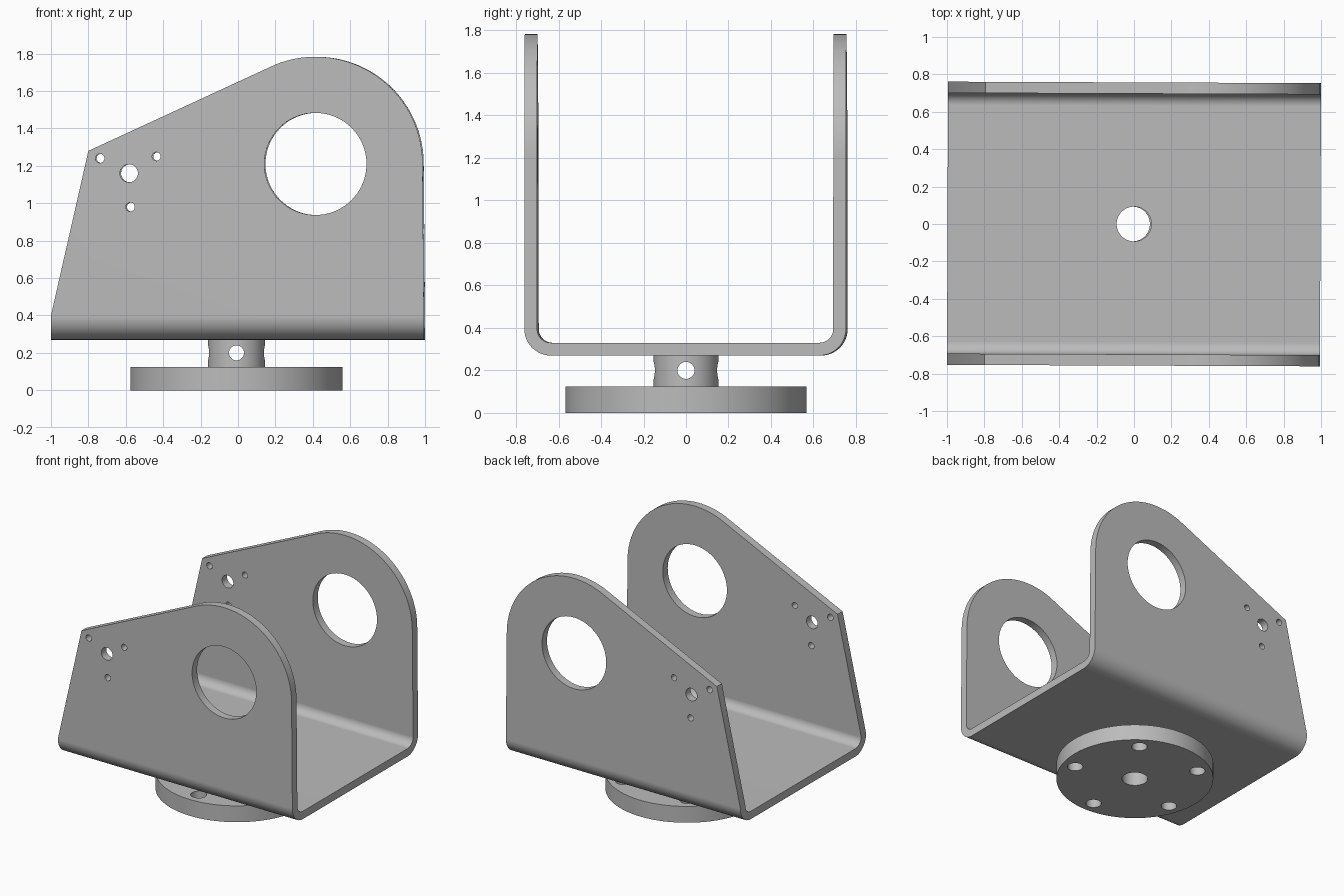
import bpy, bmesh
from math import pi, sin, cos, radians
from mathutils import Vector, Matrix

cube = bpy.data.objects.get("Cube")
if cube:
    bpy.data.objects.remove(cube, do_unlink=True)

grey = bpy.data.materials.new("plain grey metal")
grey.use_nodes = True
grey.diffuse_color = (0.5, 0.5, 0.5, 1)
grey.node_tree.nodes["Principled BSDF"].inputs["Base Color"].default_value = (0.5, 0.5, 0.5, 1)


def make_object(name, bm):
    bmesh.ops.recalc_face_normals(bm, faces=bm.faces)
    mesh = bpy.data.meshes.new(name)
    bm.to_mesh(mesh)
    bm.free()
    mesh.materials.append(grey)
    obj = bpy.data.objects.new(name, mesh)
    bpy.context.collection.objects.link(obj)
    return obj


def prism(name, points, vector):
    """Extrude a closed outline along a vector."""
    bm = bmesh.new()
    face = bm.faces.new([bm.verts.new(p) for p in points])
    out = bmesh.ops.extrude_face_region(bm, geom=[face])
    bmesh.ops.translate(bm, vec=vector,
                        verts=[g for g in out["geom"] if isinstance(g, bmesh.types.BMVert)])
    return make_object(name, bm)


def cylinder(name, centre, radius, length, axis="Z", sides=64):
    turn = {"X": Matrix.Rotation(pi / 2, 4, "Y"),
            "Y": Matrix.Rotation(pi / 2, 4, "X"), "Z": Matrix()}[axis]
    bm = bmesh.new()
    bmesh.ops.create_cone(bm, cap_ends=True, segments=sides, radius1=radius, radius2=radius,
                          depth=length, matrix=Matrix.Translation(centre) @ turn)
    return make_object(name, bm)


def combine(obj, tool, operation="DIFFERENCE"):
    """Apply a boolean and discard the tool."""
    mod = obj.modifiers.new("cut", "BOOLEAN")
    mod.object, mod.operation, mod.solver = tool, operation, "EXACT"
    bpy.context.view_layer.update()
    graph = bpy.context.evaluated_depsgraph_get()
    mesh = bpy.data.meshes.new_from_object(obj.evaluated_get(graph))
    obj.modifiers.clear()
    obj.data = mesh
    bpy.data.objects.remove(tool, do_unlink=True)


def arc(cx, cz, radius, start, end, steps):
    return [(cx + radius * cos(radians(start + (end - start) * i / steps)),
             cz + radius * sin(radians(start + (end - start) * i / steps)))
            for i in range(steps + 1)]


# Bracket: bent U channel trimmed to the side outline
half, wall, floor, top = 0.757, 0.06, 0.27, 1.9
bend_out, bend_in = 0.125, 0.065
inner = half - wall
outside = arc(half - bend_out, floor + bend_out, bend_out, -90, 0, 12) + [(half, top)]
inside = [(inner, top)] + arc(inner - bend_in, floor + wall + bend_in, bend_in, 0, -90, 12)
right_half = outside + inside
section = right_half + [(-y, z) for y, z in reversed(right_half)]
bracket = prism("u_bracket", [(-1.1, y, z) for y, z in section], (2.2, 0, 0))

eye_x, eye_z = 0.417, 1.21
outline = [(-0.997, 0.2), (-0.997, 0.4), (-0.797, 1.28)]
outline += arc(eye_x, eye_z, 0.573, 112, 0, 40) + [(0.997, 0.4), (0.997, 0.2)]
combine(bracket, prism("trim", [(x, -1, z) for x, z in outline], (0, 2, 0)), "INTERSECT")

# Holes through both side walls: x, z, radius
for x, z, r in [(eye_x, eye_z, 0.273), (-0.58, 1.16, 0.048), (-0.735, 1.24, 0.024),
                (-0.433, 1.25, 0.023), (-0.573, 0.98, 0.024)]:
    combine(bracket, cylinder("hole", (x, 0, z), r, 3, "Y", 72 if r > 0.1 else 32))
combine(bracket, cylinder("hole", (0, 0, 0.3), 0.093, 0.4))
bracket.rotation_euler.z = -0.004

# Hub with two cross-drilled holes
mid = -0.008
hub = cylinder("hub", (mid, 0, 0.195), 0.152, 0.15)
combine(hub, cylinder("bore", (mid, 0, 0.2), 0.093, 1))
for axis in "XY":
    combine(hub, cylinder("cross_hole", (mid, 0, 0.2), 0.04, 1, axis, 32))

# Round base flange with centre bore and five bolt holes
flange = cylinder("base_flange", (mid, 0, 0.0625), 0.567, 0.125, sides=96)
combine(flange, cylinder("bore", (mid, 0, 0), 0.093, 1))
for i in range(5):
    a = radians(54 + 72 * i)
    combine(flange, cylinder("bolt_hole", (mid + 0.465 * cos(a), 0.465 * sin(a), 0), 0.056, 1, sides=32))

# Smooth the curved walls, keep the edges crisp
for obj in (bracket, hub, flange):
    bpy.ops.object.select_all(action="DESELECT")
    obj.select_set(True)
    bpy.context.view_layer.objects.active = obj
    bpy.ops.object.shade_smooth_by_angle(angle=radians(30))
    mod = obj.modifiers.new("weighted_normals", "WEIGHTED_NORMAL")
    mod.keep_sharp = True
